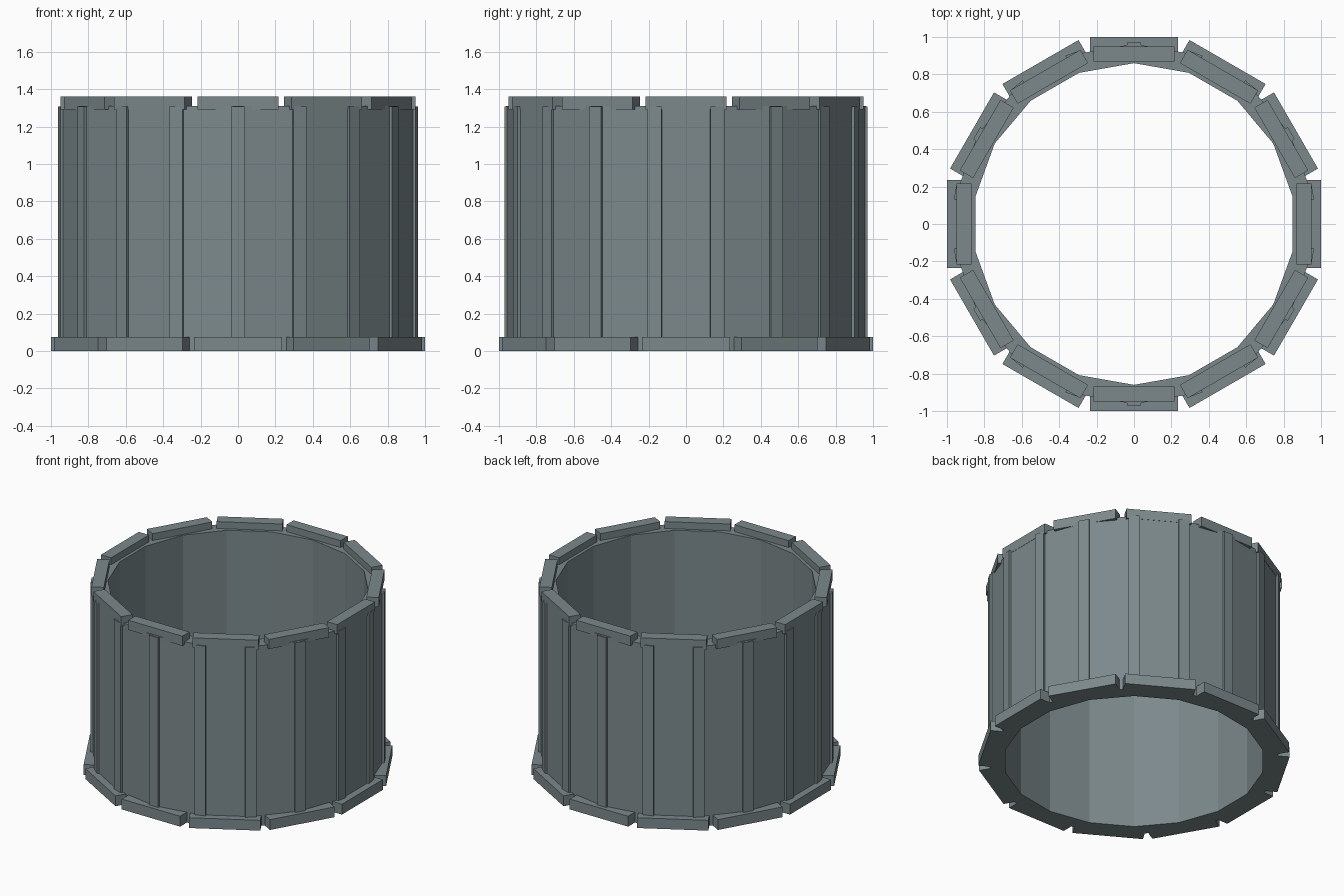
import bpy, bmesh, math
from mathutils import Matrix, Vector

if "Cube" in bpy.data.objects:
    bpy.data.objects.remove(bpy.data.objects["Cube"])

stone = bpy.data.materials.new("slate grey")
stone.diffuse_color = (0.20, 0.25, 0.26, 1)
stone.use_nodes = True
stone.node_tree.nodes["Principled BSDF"].inputs["Base Color"].default_value = stone.diffuse_color


def finish(name, bm):
    bmesh.ops.recalc_face_normals(bm, faces=bm.faces)
    mesh = bpy.data.meshes.new(name)
    bm.to_mesh(mesh)
    bm.free()
    mesh.materials.append(stone)
    obj = bpy.data.objects.new(name, mesh)
    bpy.context.collection.objects.link(obj)
    return obj


def block_ring(name, count, start, r_in, r_out, width, z0, z1):
    """Boxes repeated around the z axis, facing outwards."""
    bm = bmesh.new()
    for i in range(count):
        size = Vector((r_out - r_in, width, z1 - z0))
        place = (Matrix.Rotation(start + i * math.tau / count, 4, 'Z')
                 @ Matrix.Translation(((r_in + r_out) / 2, 0, (z0 + z1) / 2))
                 @ Matrix.Diagonal((*size, 1)))
        bmesh.ops.create_cube(bm, size=1, matrix=place)
    return finish(name, bm)


def tube(name, sides, start, r_in, r_out, z0, z1):
    """Open faceted tube from a rectangular section."""
    bm = bmesh.new()
    section = [(r_in, z0), (r_out, z0), (r_out, z1), (r_in, z1)]
    rings = []
    for i in range(sides):
        a = start + i * math.tau / sides
        rings.append([bm.verts.new((r * math.cos(a), r * math.sin(a), z))
                      for r, z in section])
    for i in range(sides):
        a, b = rings[i], rings[(i + 1) % sides]
        for k in range(4):
            n = (k + 1) % 4
            bm.faces.new((a[k], b[k], b[n], a[n]))
    return finish(name, bm)


SIDES, BLOCKS, START = 18, 12, math.radians(90)

# eighteen-sided wall with a thin upright rib on each corner
tube("wall", SIDES, START, 0.86, 0.963, 0, 1.31)
block_ring("wall_ribs", SIDES, START, 0.92, 0.971, 0.074, 0.02, 1.308)

# twelve footing blocks and twelve rim blocks
block_ring("base_blocks", BLOCKS, START, 0.88, 1.0, 0.47, 0, 0.075)
block_ring("rim_blocks", BLOCKS, START, 0.868, 0.95, 0.435, 1.29, 1.36)
